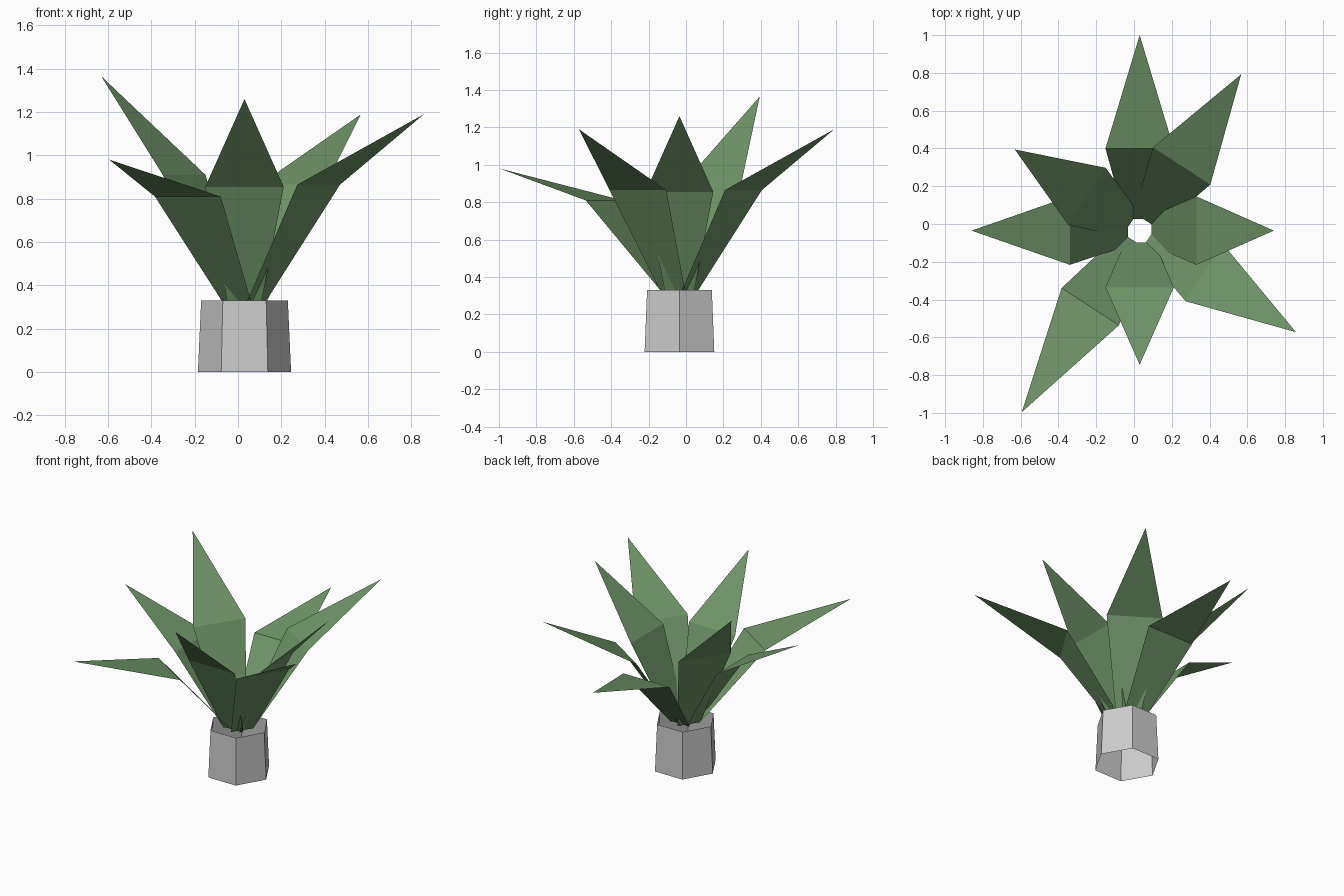
import bpy
from math import cos, sin, radians

if "Cube" in bpy.data.objects:
    bpy.data.objects.remove(bpy.data.objects["Cube"])

CX, CY = 0.03, -0.035   # stem axis of the plant


def make_object(name, verts, faces, mat=None):
    mesh = bpy.data.meshes.new(name)
    mesh.from_pydata(verts, [], faces)
    obj = bpy.data.objects.new(name, mesh)
    bpy.context.collection.objects.link(obj)
    if mat:
        mesh.materials.append(mat)
    return obj


green = bpy.data.materials.new("leaf_green")
green.diffuse_color = (0.16, 0.30, 0.14, 1)
green.use_nodes = True
green.node_tree.nodes["Principled BSDF"].inputs["Base Color"].default_value = green.diffuse_color

# Pot: open six-sided tapered tube
verts = [(CX + r * cos(radians(60 * i)), CY + r * sin(radians(60 * i)), z)
         for r, z in ((0.215, 0), (0.20, 0.33)) for i in range(6)]
make_object("pot", verts,
            [(i, (i + 1) % 6, (i + 1) % 6 + 6, i + 6) for i in range(6)])


# Leaf: tapered quad up to a fold, then a pointed triangle
def leaf(name, angle, fold_r, fold_z, tip_r, tip_z):
    c, s = cos(radians(angle)), sin(radians(angle))

    def pt(r, w, z):
        return (CX + r * c - w * s, CY + r * s + w * c, z)

    v = [pt(0.062, 0.078, 0.32), pt(0.062, -0.078, 0.32),
         pt(fold_r, -0.181, fold_z), pt(fold_r, 0.181, fold_z),
         pt(tip_r, 0, tip_z)]
    make_object(name, v, [(3, 2, 1, 0), (4, 2, 3)], green)


# angle, fold radius, fold height, tip radius, tip height
leaves = [
    (0, 0.30, 0.855, 0.71, 1.26),
    (57, 0.408, 0.865, 0.987, 1.19),
    (90, 0.435, 0.77, 1.035, 0.91),
    (147, 0.332, 0.91, 0.788, 1.365),
    (180, 0.37, 0.815, 0.89, 1.09),
    (237, 0.48, 0.81, 1.146, 0.98),
    (270, 0.30, 0.855, 0.71, 1.26),
    (327, 0.408, 0.865, 0.987, 1.19),
]
for i, params in enumerate(leaves):
    leaf(f"leaf_{i + 1}", *params)
